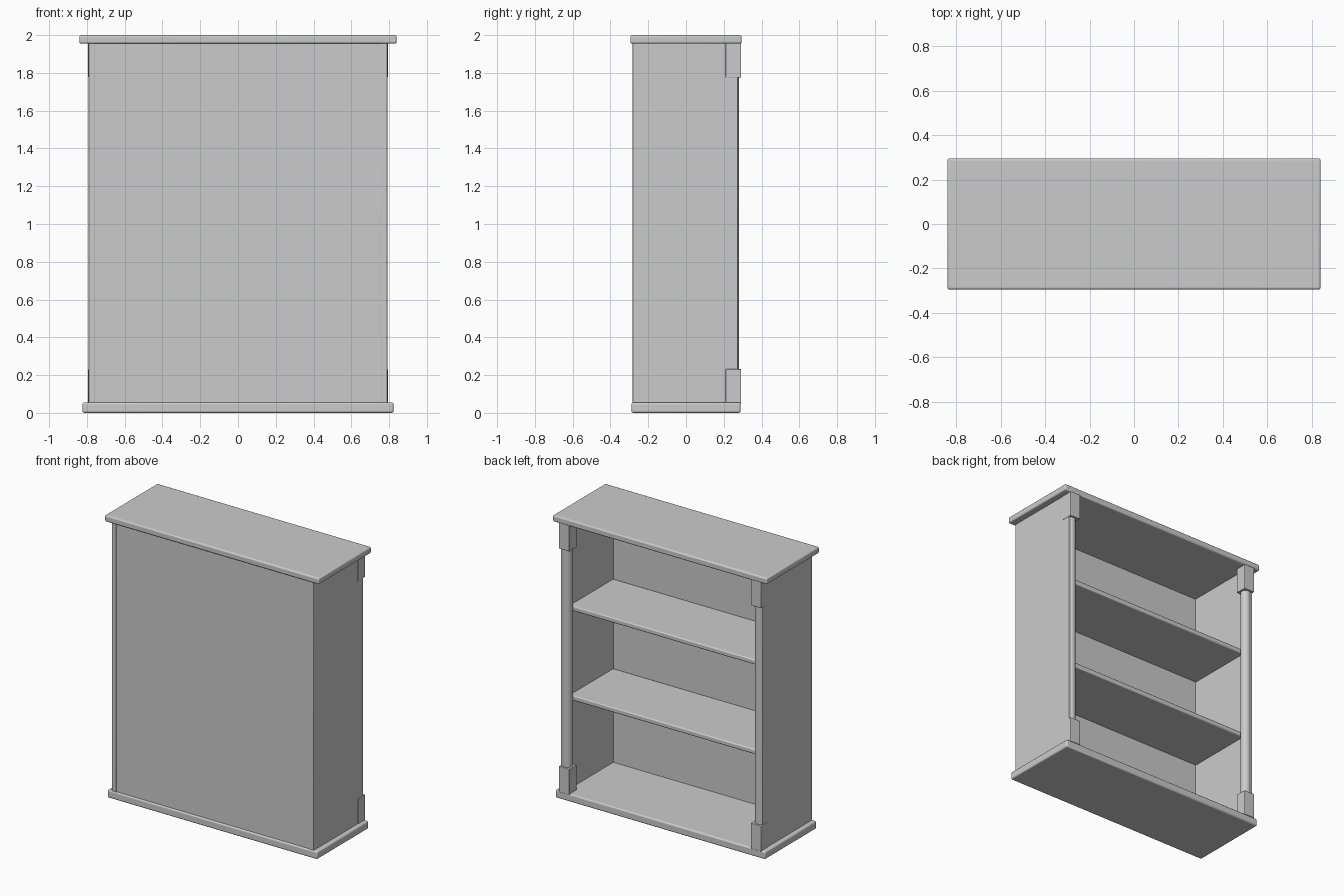
import bpy

if "Cube" in bpy.data.objects:
    bpy.data.objects.remove(bpy.data.objects["Cube"])


def finish(obj, name, bevel):
    obj.name = name
    if bevel:
        mod = obj.modifiers.new("soft_edges", 'BEVEL')
        mod.width = bevel
        mod.segments = 3
        mod.limit_method = 'ANGLE'
    bpy.ops.object.shade_smooth_by_angle()
    return obj


def box(name, x, y, z, bevel=0.0):
    """Box from (min, max) ranges on each axis."""
    centre = [(a + b) / 2 for a, b in (x, y, z)]
    bpy.ops.mesh.primitive_cube_add(size=1, location=centre)
    obj = bpy.context.object
    obj.scale = [b - a for a, b in (x, y, z)]
    bpy.ops.object.transform_apply(location=False, rotation=False, scale=True)
    return finish(obj, name, bevel)


# Top and bottom boards with softened edges
box("top_board", (-0.84, 0.84), (-0.295, 0.295), (1.955, 2.0), 0.01)
box("bottom_board", (-0.823, 0.823), (-0.289, 0.289), (0.0, 0.055), 0.01)

# Closed panel, slightly recessed between the sides
box("closed_panel", (-0.762, 0.762), (-0.278, -0.268), (0.05, 1.96))

# Two shelves
for i, top in enumerate((0.72, 1.355), 1):
    box(f"shelf_{i}", (-0.762, 0.762), (-0.27, 0.22), (top - 0.035, top), 0.008)

# Sides, corner columns and their end blocks
for side, s in (("left", -1), ("right", 1)):
    def span(a, b):
        return tuple(sorted((s * a, s * b)))

    box(f"{side}_side", span(0.757, 0.791), (-0.282, 0.274), (0.05, 1.96), 0.003)
    bpy.ops.mesh.primitive_cylinder_add(
        vertices=32, radius=0.034, depth=1.6, location=(s * 0.756, 0.247, 1.0))
    finish(bpy.context.object, f"{side}_column", 0)
    for end, z in (("lower", (0.05, 0.232)), ("upper", (1.775, 1.96))):
        box(f"{side}_{end}_block", span(0.711, 0.793), (0.21, 0.292), z, 0.003)
